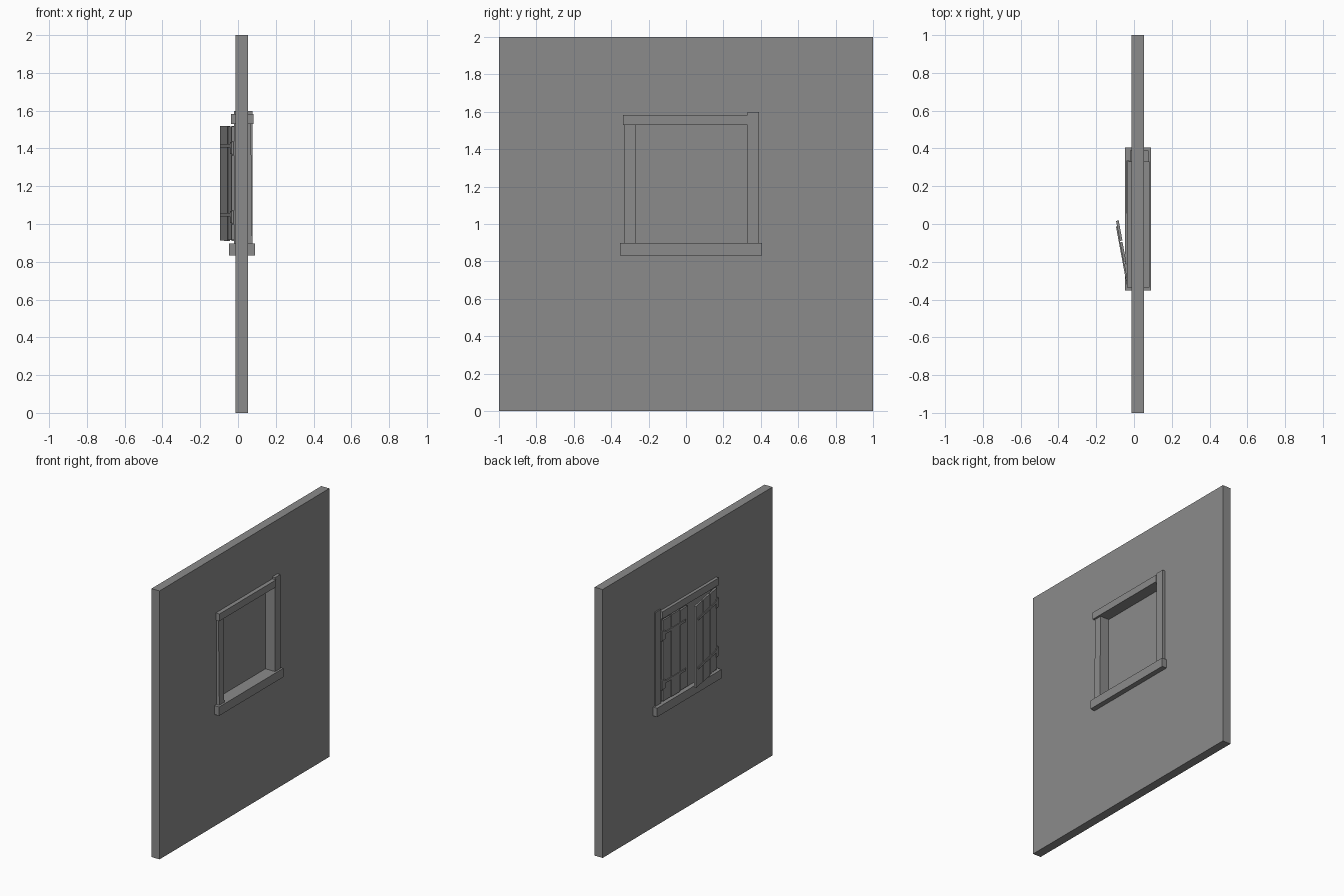
import bpy, math
from mathutils import Matrix, Vector

if "Cube" in bpy.data.objects:
    bpy.data.objects.remove(bpy.data.objects["Cube"])

grey = bpy.data.materials.new("plain_grey")
grey.diffuse_color = (0.26, 0.26, 0.26, 1)
grey.use_nodes = True
grey.node_tree.nodes["Principled BSDF"].inputs["Base Color"].default_value = grey.diffuse_color


def box(name, lo, hi, matrix=None):
    """Axis aligned box from corner to corner, optionally placed by a matrix."""
    bpy.ops.mesh.primitive_cube_add(size=1)
    ob = bpy.context.object
    ob.name = name
    lo, hi = Vector(lo), Vector(hi)
    mid, size = (lo + hi) / 2, hi - lo
    for v in ob.data.vertices:
        v.co = Vector([v.co[i] * size[i] + mid[i] for i in range(3)])
    if matrix:
        ob.data.transform(matrix)
    ob.data.materials.append(grey)
    return ob


# wall with a window recess open towards +x
wall = box("wall", (-0.013, -1, 0), (0.053, 1, 2))
cutter = box("recess_cutter", (-0.003, -0.29, 0.87), (0.2, 0.35, 1.55))
mod = wall.modifiers.new("recess", 'BOOLEAN')
mod.object = cutter
mod.solver = 'EXACT'
bpy.context.view_layer.objects.active = wall
bpy.ops.object.modifier_apply(modifier=mod.name)
bpy.data.objects.remove(cutter)

# window frame timbers, passing through the wall
box("sill", (-0.047, -0.352, 0.832), (0.091, 0.406, 0.898))
box("lintel", (-0.036, -0.337, 1.53), (0.083, 0.33, 1.583))
box("tall_jamb", (-0.022, 0.328, 0.89), (0.076, 0.39, 1.598))
short = box("short_jamb", (-0.022, -0.328, 0.89), (0.076, -0.27, 1.54))
for v in short.data.vertices:          # slightly leaning timber
    if v.co.z > 1.2 and v.co.x > 0:
        v.co.x -= 0.008


def shutter(name, matrix, planks):
    """Leaf with its hinge on the local z axis; planks run along +y, outside is -x."""
    for i, (a, b, x, z0, z1) in enumerate(planks):
        box(f"{name}_plank_{i + 1}", (x - 0.007, a, z0), (x + 0.007, b, z1), matrix)
    end = planks[-1][1]
    for label, z in (("lower", 1.05), ("upper", 1.415)):
        # iron strap, hinge plate and pin
        box(f"{name}_{label}_strap", (-0.012, 0.0, z - 0.009),
            (-0.006, end - 0.03, z + 0.009), matrix)
        box(f"{name}_{label}_hinge_plate", (-0.012, -0.012, z - 0.045),
            (-0.005, 0.025, z + 0.02), matrix)
        bpy.ops.mesh.primitive_cylinder_add(vertices=8, radius=0.008, depth=0.075)
        pin = bpy.context.object
        pin.name = f"{name}_{label}_hinge_pin"
        pin.data.transform(matrix @ Matrix.Translation((0, -0.004, z - 0.015)))
        pin.data.materials.append(grey)


# closed shutter, hinged at the tall jamb and mirrored by a half turn in y
closed = Matrix.Translation((-0.028, 0.325, 0)) @ Matrix.Diagonal((1, -1, 1, 1))
shutter("closed_shutter", closed, [(0.008, 0.1, 0.001, 0.912, 1.515),
                                   (0.106, 0.205, 0, 0.91, 1.52),
                                   (0.211, 0.3, 0.002, 0.915, 1.512)])
# shutter standing ajar, hinged at the short jamb
ajar = Matrix.Translation((-0.026, -0.322, 0)) @ Matrix.Rotation(math.radians(10.5), 4, 'Z')
shutter("open_shutter", ajar, [(0.008, 0.115, 0.001, 0.915, 1.515),
                               (0.122, 0.23, 0, 0.91, 1.52),
                               (0.237, 0.345, 0.001, 0.912, 1.52)])

# consistent outward normals (the mirrored leaf needs flipping)
for ob in bpy.data.objects:
    if ob.name.startswith("closed_shutter"):
        ob.data.flip_normals()
